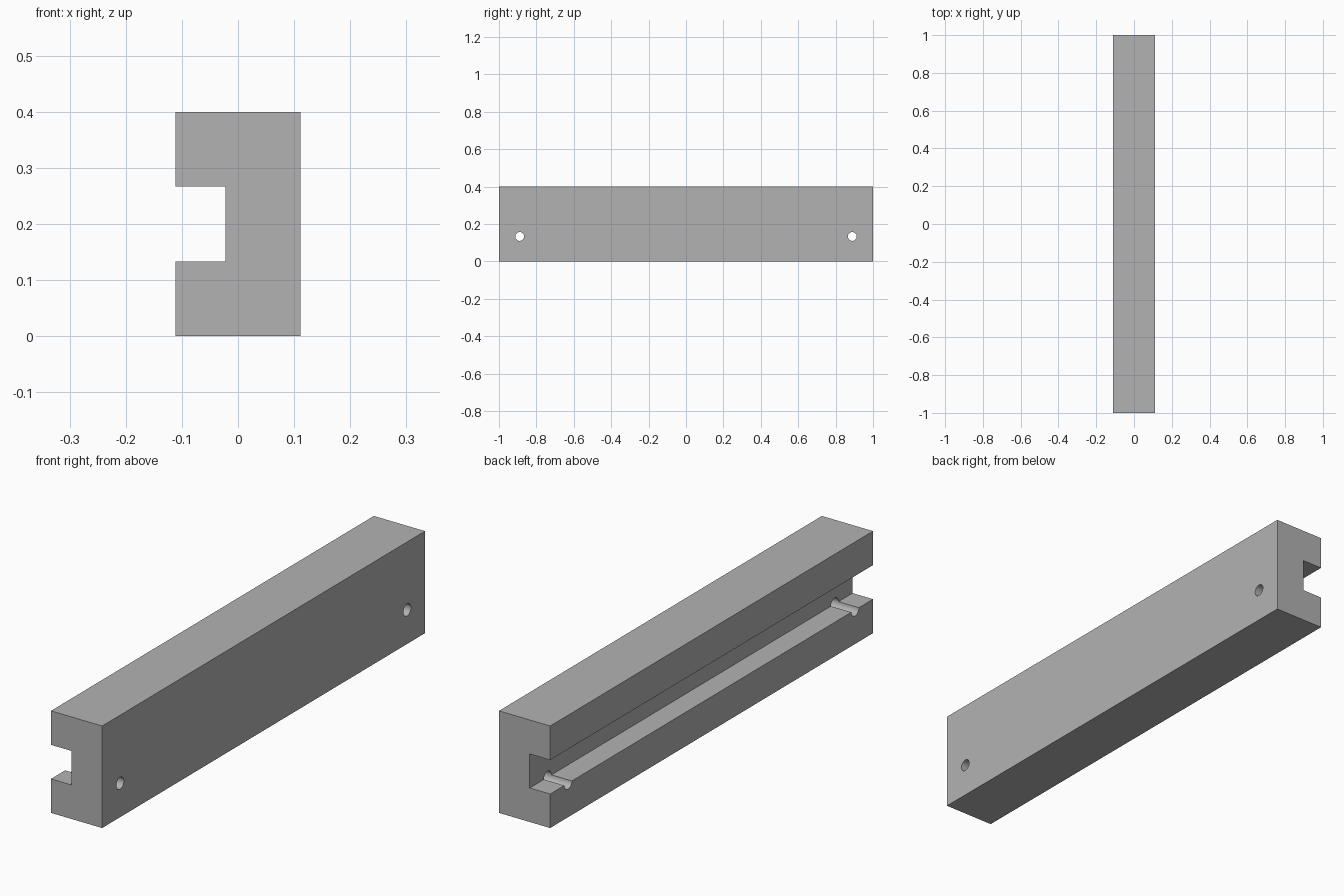
import bpy
import bmesh
import math

cube = bpy.data.objects.get("Cube")
if cube:
    bpy.data.objects.remove(cube, do_unlink=True)

HALF_W, HEIGHT, HALF_L = 0.111, 0.4, 1.0
SLOT_X, SLOT_LOW, SLOT_HIGH = -0.0225, 0.1333, 0.2667
HOLE_Y, HOLE_R = 0.889, 0.0235

grey = bpy.data.materials.new("plain grey")
grey.use_nodes = True
colour = (0.448, 0.448, 0.448, 1)
grey.diffuse_color = colour
grey.node_tree.nodes["Principled BSDF"].inputs["Base Color"].default_value = colour

# Rail: C-shaped profile extruded along its length
profile = [(-HALF_W, 0), (HALF_W, 0), (HALF_W, HEIGHT), (-HALF_W, HEIGHT),
           (-HALF_W, SLOT_HIGH), (SLOT_X, SLOT_HIGH),
           (SLOT_X, SLOT_LOW), (-HALF_W, SLOT_LOW)]
bm = bmesh.new()
face = bm.faces.new([bm.verts.new((x, -HALF_L, z)) for x, z in profile])
extruded = bmesh.ops.extrude_face_region(bm, geom=[face])["geom"]
bmesh.ops.translate(bm, vec=(0, 2 * HALF_L, 0),
                    verts=[v for v in extruded if isinstance(v, bmesh.types.BMVert)])
bmesh.ops.recalc_face_normals(bm, faces=bm.faces)
mesh = bpy.data.meshes.new("slotted_rail")
bm.to_mesh(mesh)
bm.free()
mesh.materials.append(grey)
rail = bpy.data.objects.new("slotted_rail", mesh)
bpy.context.collection.objects.link(rail)

# Screw holes bored crosswise, level with the slot floor
for name, side in (("front", -1), ("back", 1)):
    bpy.ops.mesh.primitive_cylinder_add(
        vertices=32, radius=HOLE_R, depth=0.5,
        location=(0, side * HOLE_Y, SLOT_LOW), rotation=(0, math.pi / 2, 0))
    cutter = bpy.context.object
    cutter.name = name + "_hole_cutter"
    cutter.data.materials.append(grey)
    cutter.hide_render = True
    cutter.hide_viewport = True
    cutter.display_type = 'WIRE'
    cut = rail.modifiers.new(name + "_hole", 'BOOLEAN')
    cut.operation = 'DIFFERENCE'
    cut.solver = 'EXACT'
    cut.object = cutter

# Apply the cuts, then smooth the bores while keeping edges sharp
bpy.ops.object.select_all(action='DESELECT')
bpy.context.view_layer.objects.active = rail
rail.select_set(True)
for modifier in list(rail.modifiers):
    bpy.ops.object.modifier_apply(modifier=modifier.name)
for obj in list(bpy.context.collection.objects):
    if obj.name.endswith("_hole_cutter"):
        bpy.data.objects.remove(obj, do_unlink=True)
bpy.ops.object.shade_smooth_by_angle(angle=math.radians(30))
